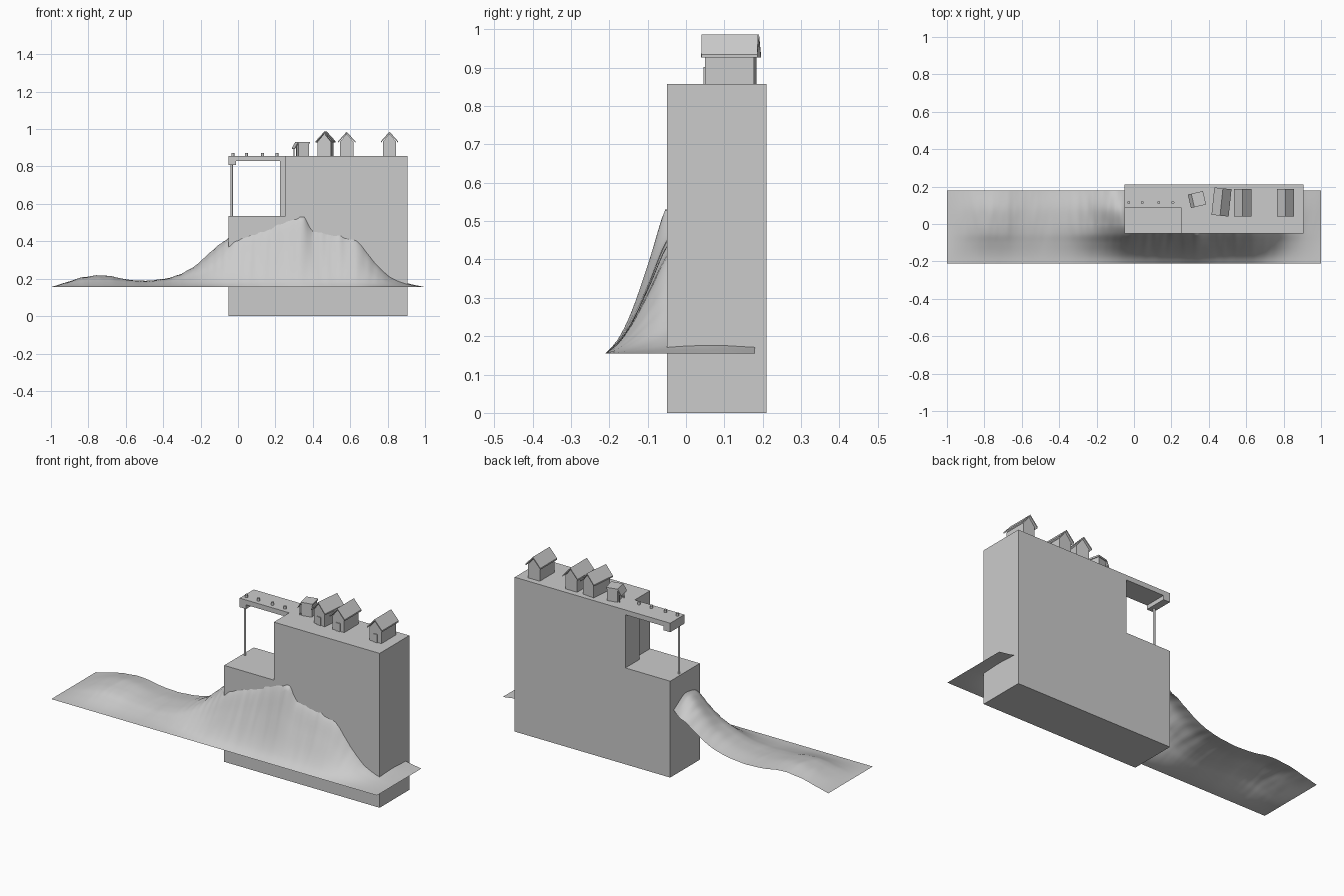
import bpy, bmesh, math
from mathutils import Matrix, Vector, noise

if "Cube" in bpy.data.objects:
    bpy.data.objects.remove(bpy.data.objects["Cube"])

grey = bpy.data.materials.new("stone grey")
grey.diffuse_color = (0.6, 0.6, 0.6, 1)
grey.use_nodes = True
grey.node_tree.nodes["Principled BSDF"].inputs["Base Color"].default_value = grey.diffuse_color


def finish(bm, name, matrix=None):
    bmesh.ops.recalc_face_normals(bm, faces=bm.faces)
    me = bpy.data.meshes.new(name)
    if matrix:
        bm.transform(matrix)
    bm.to_mesh(me)
    bm.free()
    me.materials.append(grey)
    ob = bpy.data.objects.new(name, me)
    bpy.context.collection.objects.link(ob)
    return ob


def prism(name, profile, y0, y1, matrix=None):
    """Extrude an x-z profile along y."""
    bm = bmesh.new()
    face = bm.faces.new([bm.verts.new((x, y0, z)) for x, z in profile])
    new = bmesh.ops.extrude_face_region(bm, geom=[face])["geom"]
    verts = [g for g in new if isinstance(g, bmesh.types.BMVert)]
    bmesh.ops.translate(bm, verts=verts, vec=(0, y1 - y0, 0))
    return finish(bm, name, matrix)


def box(name, x0, x1, y0, y1, z0, z1, matrix=None):
    return prism(name, [(x0, z0), (x1, z0), (x1, z1), (x0, z1)], y0, y1, matrix)


def cylinder(name, x, y, z0, z1, r, sides=12):
    bm = bmesh.new()
    bmesh.ops.create_cone(bm, cap_ends=True, segments=sides, radius1=r, radius2=r, depth=z1 - z0)
    return finish(bm, name, Matrix.Translation((x, y, (z0 + z1) / 2)))


def placed(x, y, z, degrees):
    return Matrix.Translation((x, y, z)) @ Matrix.Rotation(math.radians(degrees), 4, 'Z')


def curve(points, t):
    """Smooth interpolation through (position, value) pairs (monotone cubic)."""
    if t <= points[0][0]:
        return points[0][1]
    n = len(points)
    slope = [(points[i + 1][1] - points[i][1]) / (points[i + 1][0] - points[i][0]) for i in range(n - 1)]

    def tangent(i):
        if i in (0, n - 1):
            return slope[min(i, n - 2)]
        a, b = slope[i - 1], slope[i]
        return 0 if a * b <= 0 else 2 * a * b / (a + b)
    for i in range(n - 1):
        (a, va), (b, vb) = points[i], points[i + 1]
        if t <= b:
            w, u = b - a, (t - a) / (b - a)
            return (va * (2*u**3 - 3*u**2 + 1) + vb * (3*u**2 - 2*u**3)
                    + tangent(i) * w * (u**3 - 2*u**2 + u) + tangent(i + 1) * w * (u**3 - u**2))
    return points[-1][1]


# Cliff block with a lower step at the left
STEP, TOP = 0.535, 0.857
prism("cliff_block", [(-.05, 0), (.905, 0), (.905, TOP), (.255, TOP), (.255, STEP), (-.05, STEP)], -.05, .21)

# Bridge deck with end lip and pilaster, one post, four studs
prism("bridge", [(.255, TOP), (-.05, TOP), (-.05, .807), (-.01, .807), (-.01, .83),
                 (.225, .83), (.225, STEP), (.255, STEP)], .085, .21)
cylinder("bridge_post", -.034, .11, STEP, .81, .006)
for i, x in enumerate((-.028, .045, .132, .208)):
    cylinder(f"bridge_stud_{i + 1}", x, .115, TOP, TOP + .015, .008)


# Gabled houses, ridge running front to back
def house(name, x, y, turn):
    m = placed(x, y, TOP, turn)
    prism(name + "_walls", [(-.036, 0), (.036, 0), (.036, .075), (0, .119), (-.036, .075)], -.065, .062, m)
    prism(name + "_roof", [(-.046, .070), (0, .121), (.046, .070), (.046, .078), (0, .129), (-.046, .078)],
          -.075, .072, m)
    box(name + "_door", -.013, .013, -.07, -.065, 0, .045, m)


house("house_left", .468, .119, -6)
house("house_middle", .581, .115, 0)
house("house_right", .81, .115, 0)

# Small hut with an awning on its left side
hut = placed(.338, .131, TOP, 13)
box("hut_walls", -.022, .036, -.033, .033, 0, .066, hut)
box("hut_roof", -.024, .040, -.037, .037, .066, .075, hut)
prism("hut_awning", [(-.024, .075), (-.043, .042), (-.043, .036), (-.024, .066)], -.037, .037, hut)
for i, y in enumerate((-.03, .03)):
    box(f"hut_post_{i + 1}", -.034, -.03, y - .002, y + .002, 0, .054, hut)

# Hillside: an open sheet, height = ridge(x) * slope(y) plus gullies
BASE = 0.155
ridge = [(-1, 0), (-.9, .024), (-.8, .044), (-.73, .048), (-.6, .032), (-.5, .026), (-.4, .033), (-.3, .058),
         (-.2, .105), (-.1, .172), (-.05, .21), (0, .25), (.13, .30), (.25, .345), (.34, .37), (.39, .31),
         (.5, .275), (.62, .255), (.73, .13), (.82, .05), (.905, .016), (1, 0)]
slope = [(-.21, 0), (-.18, .09), (-.15, .24), (-.10, .60), (-.05, 1), (0, 1.2), (.07, 1.3), (.18, 1.0)]
NX, NY = 200, 40


def height(x, y):
    h = curve(ridge, x) * curve(slope, y)
    gully = noise.noise(Vector((x * 16, y * 4, 1))) + .5 * noise.noise(Vector((x * 38, y * 9, 5)))
    h *= 1 + .07 * gully
    return BASE + min(h, .375)     # stays below the step inside the block


bm = bmesh.new()
grid = [[bm.verts.new((x, y, height(x, y)))
         for y in (-.21 + .39 * j / NY for j in range(NY + 1))]
        for x in (-1 + 2 * i / NX for i in range(NX + 1))]
for i in range(NX):
    for j in range(NY):
        f = bm.faces.new((grid[i][j], grid[i + 1][j], grid[i + 1][j + 1], grid[i][j + 1]))
        f.smooth = True
finish(bm, "hillside")
